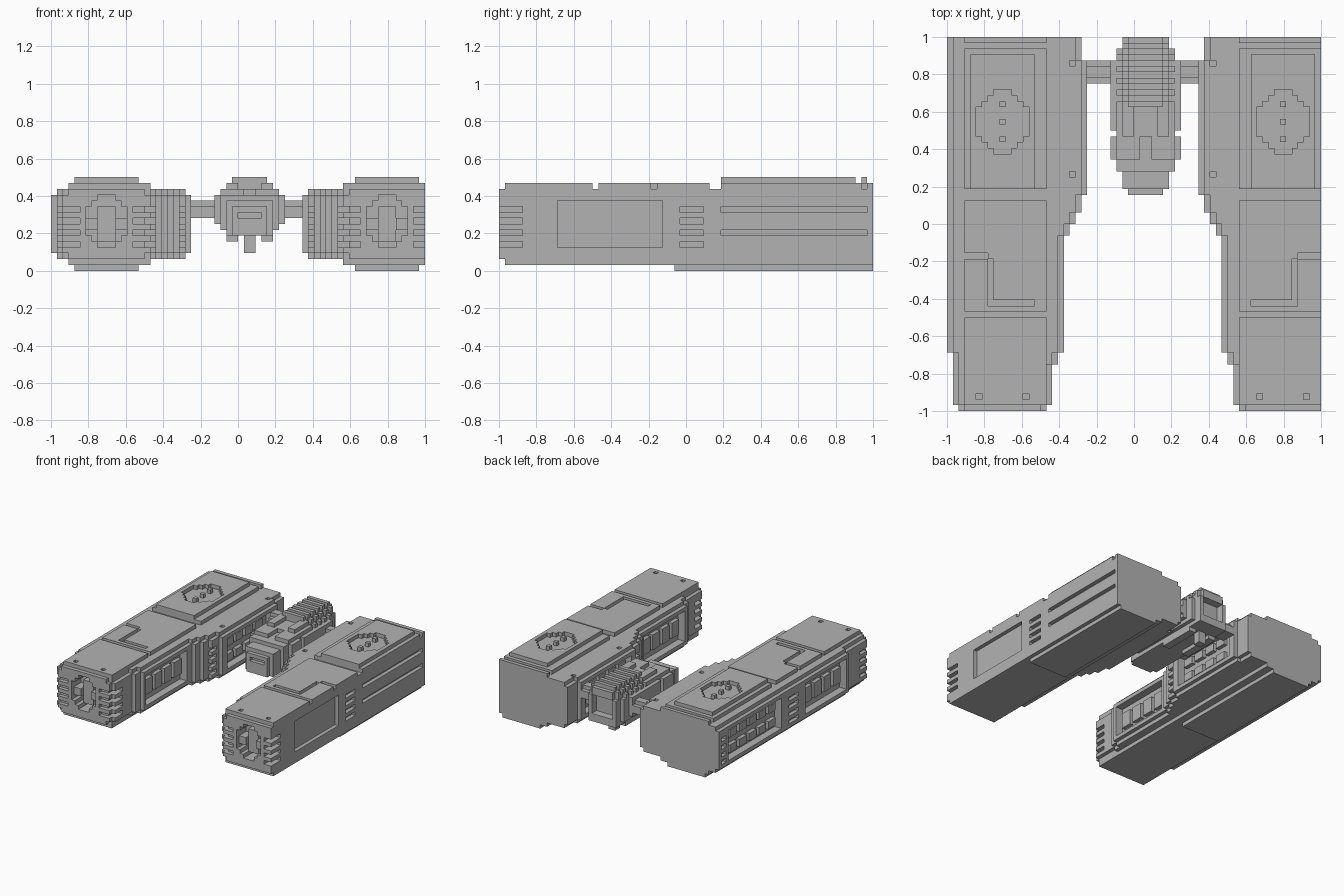
import bpy
import bmesh
from mathutils import Vector

if "Cube" in bpy.data.objects:
    bpy.data.objects.remove(bpy.data.objects["Cube"], do_unlink=True)

N = 64             # cells along the longest side
CELL = 2 / N

grey = bpy.data.materials.new("plain_grey")
grey.use_nodes = True
grey.diffuse_color = (0.45, 0.45, 0.45, 1)
grey.node_tree.nodes["Principled BSDF"].inputs["Base Color"].default_value = grey.diffuse_color


def box(x0, x1, y0, y1, z0, z1):
    """Cells of a block on the grid, counted from the right front corner."""
    return {(x, y, z) for x in range(x0, x1) for y in range(y0, y1) for z in range(z0, z1)}


def make_part(name, cells):
    """Skin a set of cells with their outer faces and merge the flat areas."""
    bm = bmesh.new()
    corners = {}

    def corner(p):
        if p not in corners:
            corners[p] = bm.verts.new(((p[0] - N / 2) * CELL, (p[1] - N / 2) * CELL, p[2] * CELL))
        return corners[p]

    for cell in cells:
        for axis in range(3):
            u, v = (axis + 1) % 3, (axis + 2) % 3
            for side in (0, 1):
                near = list(cell)
                near[axis] += 2 * side - 1
                if tuple(near) in cells:
                    continue
                ring = []
                for a, b in ((0, 0), (1, 0), (1, 1), (0, 1)):
                    p = list(cell)
                    p[axis] += side
                    p[u] += a
                    p[v] += b
                    ring.append(corner(tuple(p)))
                bm.faces.new(ring if side else ring[::-1])
    bmesh.ops.dissolve_limit(bm, angle_limit=0.01, verts=bm.verts[:], edges=bm.edges[:])
    mesh = bpy.data.meshes.new(name)
    bm.to_mesh(mesh)
    bm.free()
    mesh.materials.append(grey)
    obj = bpy.data.objects.new(name, mesh)
    bpy.context.scene.collection.objects.link(obj)
    return obj


def octagon(cx, cy, half_a, half_b, cut):
    """Stepped octagon as a set of 2D cells."""
    return {(a, b) for a in range(cx - half_a, cx + half_a + 1)
            for b in range(cy - half_b, cy + half_b + 1)
            if abs(a - cx) + abs(b - cy) <= half_a + half_b - cut}


def window_bay(cells, x0, x1, floor, y0, y1, rows):
    """Pocket in a hull side with raised blocks on its floor."""
    cells -= box(x0, x1, y0, y1, 4, 12)
    for y in range(y0 + 1, y1 - 2, 4):
        for z0, z1 in rows:
            cells |= box(floor, floor + 1, y, y + 3, z0, z1)


# Hull body: plan widths by length, bevelled towards top and bottom
hull = set()
PLAN = [(0, 1, 2, 17), (1, 8, 1, 18), (8, 10, 1, 19), (10, 30, 0, 20), (30, 32, 0, 21),
        (32, 34, 0, 22), (34, 37, 0, 23), (37, 60, 0, 24), (60, 64, 0, 23)]
for y0, y1, x0, x1 in PLAN:
    hull |= box(x0, x1, y0, y1, 3, 13)
    hull |= box(x0 + 1, x1 - 1, y0, y1, 2, 14)
hull |= box(3, 17, 1, 64, 1, 15)

# Deck and belly plates
hull |= box(4, 15, 38, 61, 15, 16)
hull |= box(4, 15, 30, 64, 0, 1)

# Deck seams
for x0, x1, y0, y1 in ((0, 24, 16, 17), (0, 24, 36, 38), (3, 17, 62, 63),
                       (0, 7, 26, 27), (7, 15, 18, 19), (7, 8, 19, 26)):
    hull -= box(x0, x1, y0, y1, 14, 16)

# Round hatch with three studs, and sunken bolts
for x, y in octagon(9, 49, 4, 5, 3):
    hull.discard((x, y, 15))
for y in (46, 49, 52):
    hull.add((9, y, 15))
for x, y, z in ((5, 2, 14), (13, 2, 14), (21, 59, 13), (21, 40, 13)):
    hull.discard((x, y, z))

# Front opening with machinery inside
for x, z in octagon(9, 8, 3, 4, 2):
    hull -= box(x, x + 1, 0, 4, z, z + 1)
hull |= box(8, 11, 2, 4, 5, 11)
hull |= box(6, 8, 1, 4, 7, 9) | box(11, 13, 1, 4, 7, 9)

# Toothed corners at the front
for z in (4, 6, 8, 10):
    hull -= box(0, 2, 1, 4, z, z + 1) | box(16, 20, 1, 4, z, z + 1)
    hull -= box(2, 5, 0, 1, z, z + 1) | box(14, 17, 0, 1, z, z + 1)

# Window bays on both sides
double_row = ((5, 7), (9, 11))
window_bay(hull, 0, 2, 1, 11, 28, ((6, 10),))
window_bay(hull, 18, 20, 18, 11, 28, ((6, 10),))
window_bay(hull, 0, 2, 1, 38, 60, double_row)
window_bay(hull, 22, 24, 22, 39, 58, double_row)

# Vents between the bays and ribs at the stern
for z in (4, 6, 8, 10):
    hull -= box(0, 1, 31, 35, z, z + 1)
    hull -= box(0, 1, 61, 63, z, z + 1)
    hull -= box(22, 24, 34, 36, z, z + 1)
make_part("right_hull", hull)

# Opposite hull: mirrored, with its outer side cut flat
left = {(66 - x, y, z) for x, y, z in hull if 66 - x < N}
left |= box(62, 64, 1, 64, 3, 13)
left -= box(63, 64, 10, 28, 4, 12)
for z in (4, 6, 8, 10):
    left -= box(63, 64, 31, 35, z, z + 1)
    left -= box(62, 64, 0, 4, z, z + 1)
for z in (6, 10):
    left -= box(63, 64, 38, 63, z, z + 1)
make_part("left_hull", left)

# Central pod: octagonal section, tapering and stepping down to the nose
pod = set()
SECTION = {6: 4, 7: 5, 13: 5, 14: 4, 15: 3}
POD_PLAN = [(37, 38, 3, 11), (38, 41, 4, 12), (41, 43, 5, 13), (43, 47, 6, 14),
            (47, 48, 5, 15), (48, 52, 6, 15), (52, 60, 6, 16), (60, 62, 5, 16), (62, 64, 4, 16)]
for y0, y1, half, top in POD_PLAN:
    for y in range(y0, y1):
        groove = 1 if y >= 52 and y % 2 else 0
        for z in range(6, top - groove):
            w = min(half, SECTION.get(z, 6)) - (groove if z > 12 else 0)
            pod |= box(34 - w, 34 + w, y, y + 1, z, z + 1)
pod -= box(32, 36, 47, 52, 14, 16) | box(33, 35, 43, 47, 13, 16)
pod -= box(31, 37, 62, 64, 8, 13)
pod -= box(32, 36, 37, 38, 9, 10)
make_part("central_pod", pod)

# Pod skids and tail leg
make_part("right_skid", box(30, 32, 50, 60, 5, 6))
make_part("left_skid", box(36, 38, 50, 60, 5, 6))
make_part("tail_leg", box(33, 35, 58, 60, 3, 6))

# Struts joining pod and hulls
for name, x0, x1 in (("right_strut", 24, 28), ("left_strut", 40, 43)):
    make_part(name, box(x0, x1, 56, 60, 9, 11) | box(x0, x1, 57, 59, 11, 12))
